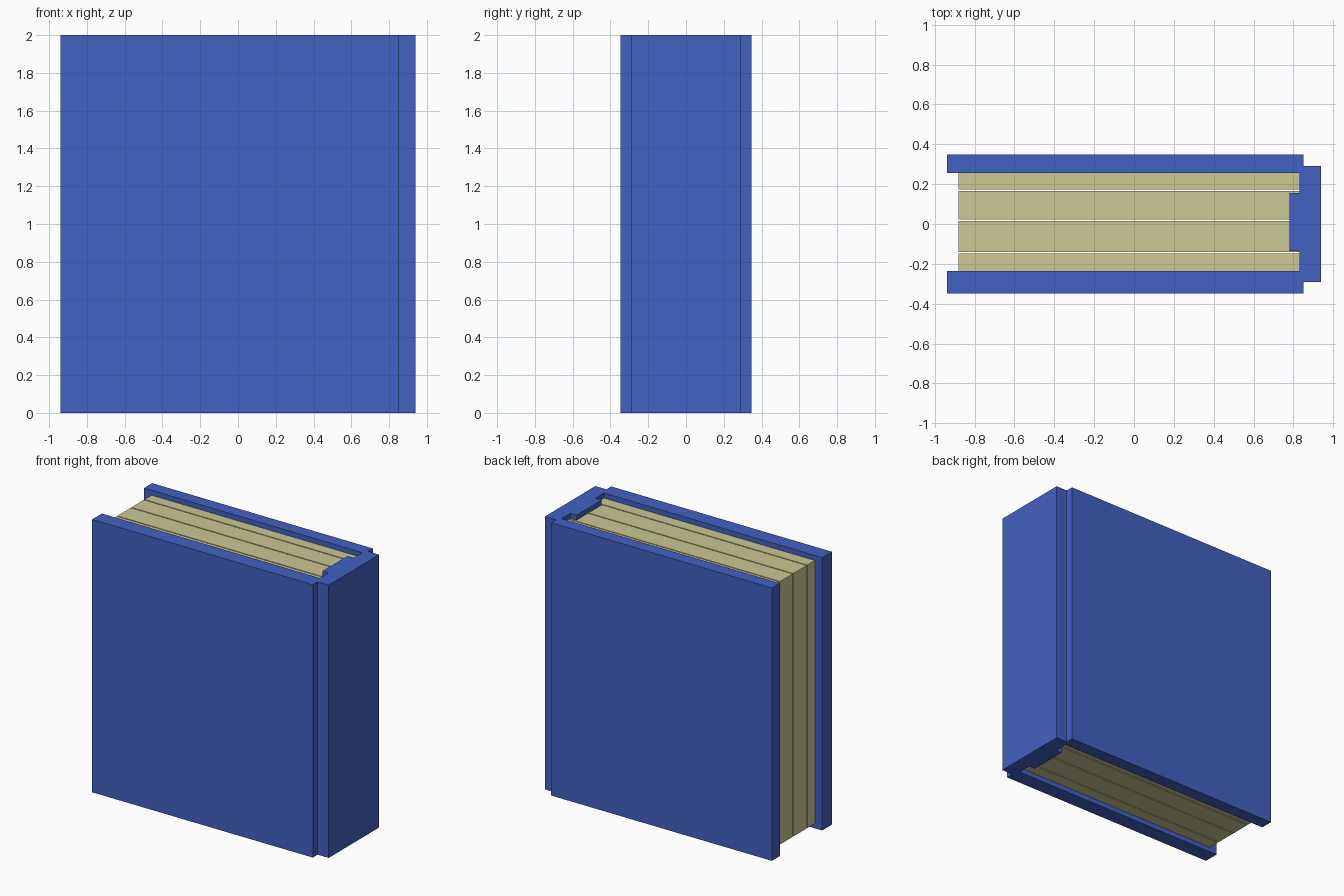
import bpy, bmesh

if "Cube" in bpy.data.objects:
    bpy.data.objects.remove(bpy.data.objects["Cube"])


def material(name, color):
    m = bpy.data.materials.new(name)
    m.diffuse_color = (*color, 1)
    m.use_nodes = True
    m.node_tree.nodes["Principled BSDF"].inputs["Base Color"].default_value = m.diffuse_color
    return m


def prism(name, profile, z0, z1, mat):
    """Extrude a counter-clockwise xy outline from z0 to z1."""
    bm = bmesh.new()
    face = bm.faces.new([bm.verts.new((x, y, z0)) for x, y in profile])
    ext = bmesh.ops.extrude_face_region(bm, geom=[face])
    for v in ext["geom"]:
        if isinstance(v, bmesh.types.BMVert):
            v.co.z = z1
    bmesh.ops.recalc_face_normals(bm, faces=bm.faces)
    mesh = bpy.data.meshes.new(name)
    bm.to_mesh(mesh)
    bm.free()
    mesh.materials.append(mat)
    ob = bpy.data.objects.new(name, mesh)
    bpy.context.collection.objects.link(ob)
    return ob


blue = material("cover_blue", (0.055, 0.12, 0.54))
cream = material("page_cream", (0.60, 0.58, 0.29))

# Cover: two boards joined by a spine with an inner rib
L, R, H = -0.94, 0.94, 0.348
BOARD, PAGE_R, RIB = 0.85, 0.83, 0.78
RIB_LO, RIB_HI = -0.135, 0.155
IN_LO, IN_HI = -0.235, 0.255
prism("book_cover", [
    (L, -H), (BOARD, -H), (BOARD, -0.292), (R, -0.292),
    (R, 0.292), (BOARD, 0.292), (BOARD, H), (L, H),
    (L, IN_HI), (PAGE_R, IN_HI), (PAGE_R, RIB_HI), (RIB, RIB_HI),
    (RIB, RIB_LO), (PAGE_R, RIB_LO), (PAGE_R, IN_LO), (L, IN_LO),
], 0, 2, blue)

# Page sections, separated by thin gaps and notched around the rib
PL, GAP = -0.88, 0.004
splits = [IN_LO - GAP, -0.145, 0.018, 0.17, IN_HI + GAP]
for i, (a, b) in enumerate(zip(splits, splits[1:])):
    a, b = a + GAP, b - GAP
    outline = [(PL, a)]
    if a < RIB_LO < b:
        outline += [(PAGE_R, a), (PAGE_R, RIB_LO), (RIB, RIB_LO), (RIB, b)]
    elif a < RIB_HI < b:
        outline += [(RIB, a), (RIB, RIB_HI), (PAGE_R, RIB_HI), (PAGE_R, b)]
    else:
        outline += [(PAGE_R, a), (PAGE_R, b)]
    outline.append((PL, b))
    prism(f"page_section_{i + 1}", outline, 0.035, 1.963, cream)
